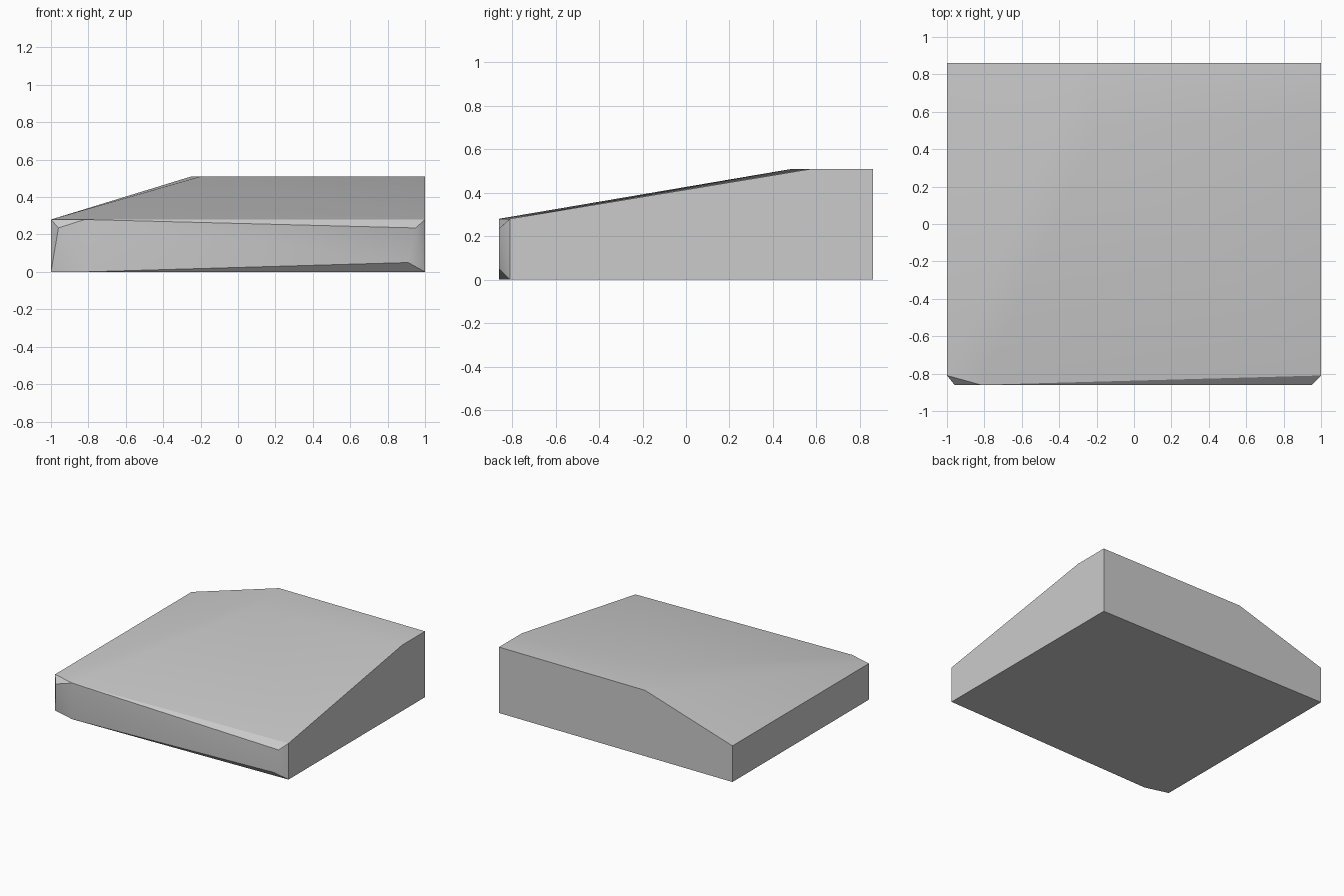
import bpy
import bmesh
import math

cube = bpy.data.objects.get("Cube")
if cube:
    bpy.data.objects.remove(cube)

# One plain grey
grey = bpy.data.materials.new("plain grey")
grey.use_nodes = True
colour = (0.6, 0.6, 0.6, 1)
grey.diffuse_color = colour
grey.node_tree.nodes["Principled BSDF"].inputs["Base Color"].default_value = colour

LOW, HIGH = 0.28, 0.51
FRONT, EDGE, BACK = -0.86, -0.81, 0.86

# Footprint and low rim corners
corners = [(x, y, z) for x in (-1, 1) for y, z in
           ((EDGE, 0), (EDGE, LOW), (BACK, 0))]
corners += [(-1, BACK, LOW)]

# Raised plateau at the back
corners += [(-0.2, 0.49, HIGH), (1, 0.58, HIGH), (-0.25, BACK, HIGH), (1, BACK, HIGH)]

# Chamfered front panel
corners += [(x, FRONT, z) for x, z in
            ((-0.82, LOW), (-0.96, 0.235), (-0.82, 0), (0.91, 0.05), (0.95, 0.235))]

# Skin the wedge and merge its flat panels
bm = bmesh.new()
for c in corners:
    bm.verts.new(c)
bmesh.ops.convex_hull(bm, input=bm.verts[:])
bmesh.ops.dissolve_limit(bm, angle_limit=math.radians(0.3), verts=bm.verts[:], edges=bm.edges[:])
bmesh.ops.recalc_face_normals(bm, faces=bm.faces[:])

mesh = bpy.data.meshes.new("sloped_block")
bm.to_mesh(mesh)
bm.free()
mesh.materials.append(grey)
block = bpy.data.objects.new("sloped_block", mesh)
bpy.context.collection.objects.link(block)

# Soft folds on top, crisp outer edges
bpy.context.view_layer.objects.active = block
block.select_set(True)
bpy.ops.object.shade_smooth_by_angle(angle=math.radians(30))
